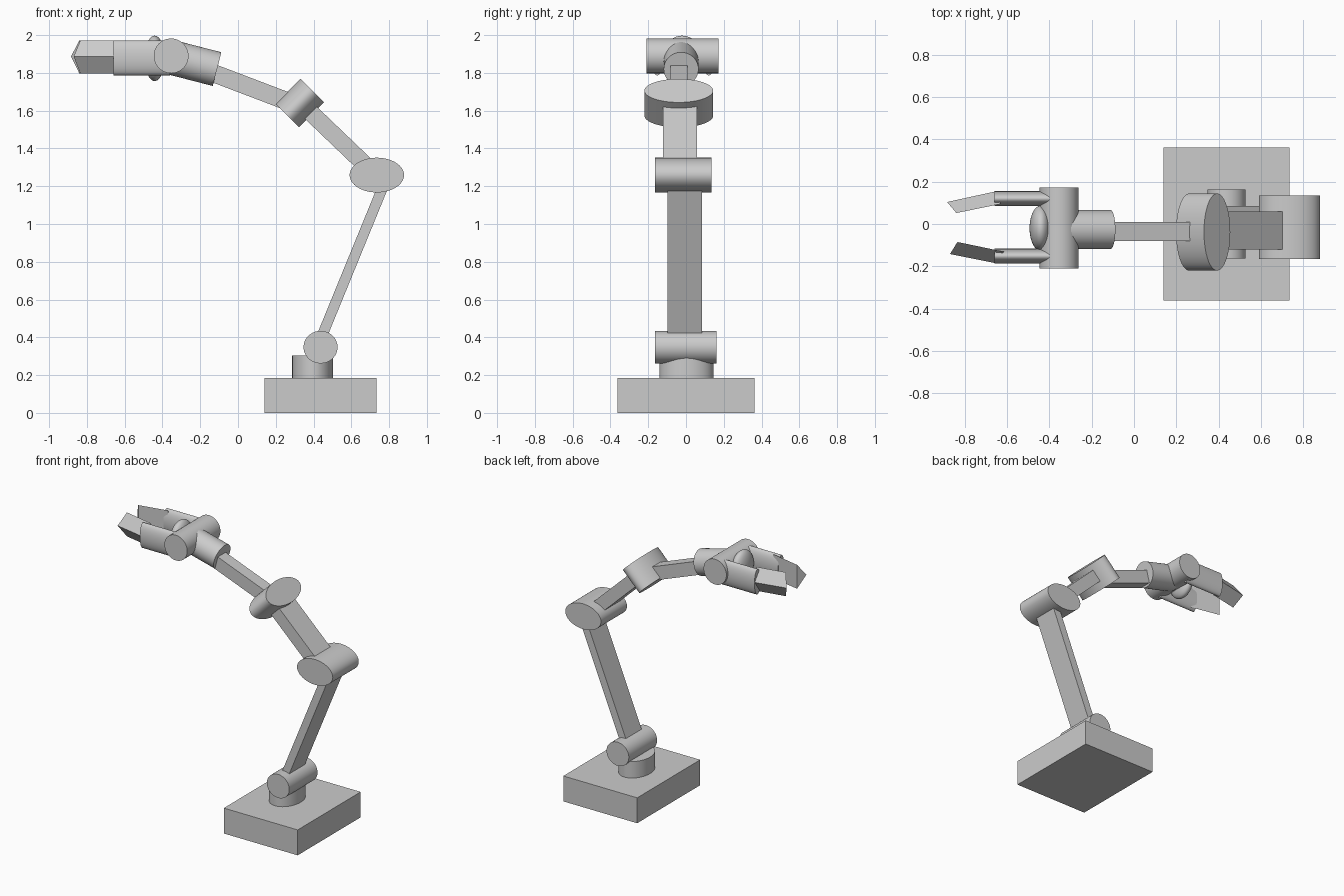
import bpy, bmesh, math
from mathutils import Vector, Matrix

cube = bpy.data.objects.get("Cube")
if cube:
    bpy.data.objects.remove(cube, do_unlink=True)

grey = bpy.data.materials.new("light_grey")
grey.use_nodes = True
colour = (0.6, 0.6, 0.6, 1)
grey.diffuse_color = colour
grey.node_tree.nodes["Principled BSDF"].inputs["Base Color"].default_value = colour


def finish(bm, name, smooth=False):
    bmesh.ops.recalc_face_normals(bm, faces=bm.faces)
    mesh = bpy.data.meshes.new(name)
    bm.to_mesh(mesh)
    bm.free()
    mesh.materials.append(grey)
    obj = bpy.data.objects.new(name, mesh)
    bpy.context.collection.objects.link(obj)
    if smooth:
        bpy.ops.object.select_all(action='DESELECT')
        obj.select_set(True)
        bpy.context.view_layer.objects.active = obj
        bpy.ops.object.shade_smooth_by_angle(angle=math.radians(35))
    return obj


def frame(start, end):
    """Matrix at the middle of a segment in the xz plane, local z along it, local y kept."""
    a, b = Vector(start), Vector(end)
    z = (b - a).normalized()
    x = Vector((0, 1, 0)).cross(z)
    rot = Matrix((x, (0, 1, 0), z)).transposed().to_4x4()
    return Matrix.Translation((a + b) / 2) @ rot, (b - a).length


def bar(name, start, end, width, thick):
    m, length = frame(start, end)
    bm = bmesh.new()
    bmesh.ops.create_cube(bm, size=1, matrix=m @ Matrix.Diagonal((thick, width, length, 1)))
    finish(bm, name)


def drum(bm_matrix, name, rx, ry, length):
    bm = bmesh.new()
    bmesh.ops.create_cone(bm, cap_ends=True, segments=64, radius1=1, radius2=1, depth=1,
                          matrix=bm_matrix @ Matrix.Diagonal((rx, ry, length, 1)))
    finish(bm, name, True)


def tube(name, start, end, r_plane, r_y):
    m, length = frame(start, end)
    drum(m, name, r_plane, r_y, length)


def pivot(name, x, z, y0, y1, rx, rz):
    m = Matrix.Translation((x, (y0 + y1) / 2, z)) @ Matrix.Rotation(math.pi / 2, 4, 'X')
    drum(m, name, rx, rz, y1 - y0)


# Base and turret
bar("base", (0.437, 0, 0), (0.437, 0, 0.185), 0.725, 0.595)
tube("turret", (0.395, 0.003, 0.15), (0.395, 0.003, 0.305), 0.108, 0.143)

# Lower arm between shoulder and elbow pivots
pivot("shoulder", 0.437, 0.348, -0.163, 0.162, 0.09, 0.086)
bar("lower_arm", (0.425, -0.006, 0.36), (0.775, -0.006, 1.215), 0.182, 0.055)
pivot("elbow", 0.735, 1.259, -0.165, 0.134, 0.144, 0.092)

# Upper arm and the tilted disc joint
bar("upper_arm", (0.675, -0.031, 1.312), (0.37, -0.031, 1.604), 0.181, 0.09)
tube("disc_joint", (0.261, -0.038, 1.574), (0.393, -0.038, 1.706), 0.088, 0.182)

# Forearm and wrist
bar("forearm", (0.26, -0.036, 1.65), (-0.15, -0.036, 1.806), 0.09, 0.095)
tube("wrist", (-0.111, -0.026, 1.82), (-0.352, -0.026, 1.882), 0.092, 0.092)
pivot("gripper_hub", -0.354, 1.89, -0.21, 0.172, 0.092, 0.092)

# Palm ellipsoid
bm = bmesh.new()
bmesh.ops.create_uvsphere(bm, u_segments=48, v_segments=24, radius=1,
                          matrix=Matrix.Translation((-0.441, -0.02, 1.877))
                          @ Matrix.Diagonal((0.053, 0.107, 0.12, 1)))
finish(bm, "palm", True)


# Fingers: oval tubes with triangular tips, ridge outwards
def fingertip(name, ridge, inner, z_low, z_mid, z_high):
    bm = bmesh.new()
    rings = []
    for (rx, ry), (ix, iy) in zip(ridge, inner):
        rings.append([bm.verts.new(p) for p in
                      ((rx, ry, z_mid), (ix, iy, z_high), (ix, iy, z_low))])
    for i in range(3):
        j = (i + 1) % 3
        bm.faces.new((rings[0][i], rings[0][j], rings[1][j], rings[1][i]))
    for ring in rings:
        bm.faces.new(ring)
    finish(bm, name)


tube("left_finger", (-0.66, 0.12, 1.879), (-0.36, 0.12, 1.879), 0.092, 0.035)
tube("right_finger", (-0.66, -0.152, 1.879), (-0.36, -0.152, 1.879), 0.092, 0.035)
fingertip("left_fingertip", ((-0.655, 0.154), (-0.884, 0.104)),
          ((-0.63, 0.095), (-0.84, 0.052)), 1.797, 1.887, 1.971)
fingertip("right_fingertip", ((-0.655, -0.185), (-0.87, -0.142)),
          ((-0.615, -0.131), (-0.835, -0.085)), 1.797, 1.887, 1.971)
